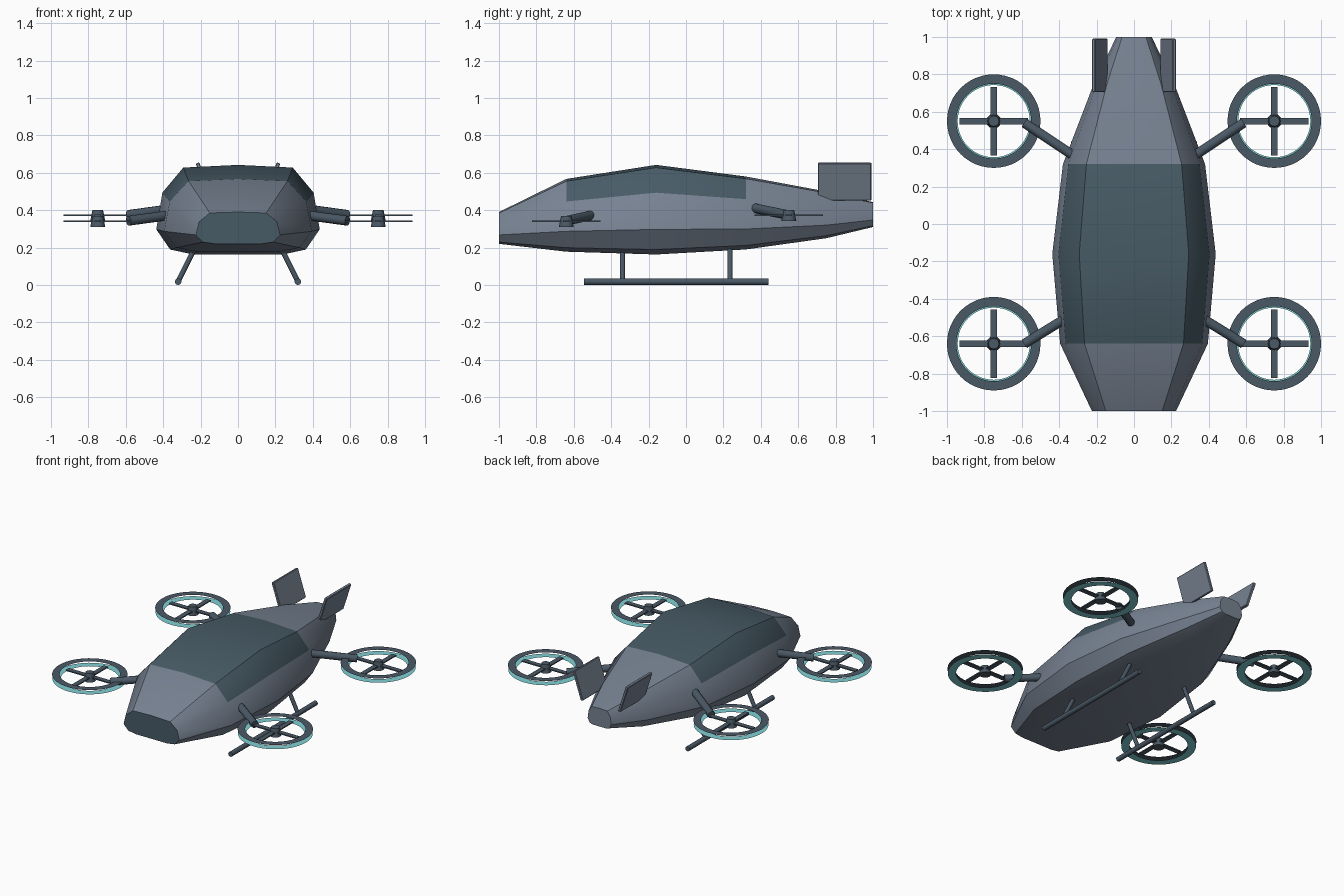
import bpy, bmesh, math
from mathutils import Vector, Matrix

if "Cube" in bpy.data.objects:
    bpy.data.objects.remove(bpy.data.objects["Cube"])


def material(name, rgb):
    m = bpy.data.materials.new(name)
    m.diffuse_color = (*rgb, 1)
    m.use_nodes = True
    m.node_tree.nodes["Principled BSDF"].inputs["Base Color"].default_value = m.diffuse_color
    return m


HULL = material("slate grey", (0.185, 0.225, 0.288))
GLASS = material("dark glass", (0.064, 0.105, 0.133))
FRAME = material("dark frame", (0.068, 0.098, 0.13))
GLOW = material("pale cyan", (0.216, 0.631, 0.658))


def finish(name, bm, mats, angle=None):
    me = bpy.data.meshes.new(name)
    bm.to_mesh(me)
    bm.free()
    ob = bpy.data.objects.new(name, me)
    bpy.context.collection.objects.link(ob)
    for m in mats:
        me.materials.append(m)
    if angle:
        bpy.ops.object.select_all(action='DESELECT')
        ob.select_set(True)
        bpy.context.view_layer.objects.active = ob
        bpy.ops.object.shade_smooth_by_angle(angle=math.radians(angle))
    return ob


def rod(name, a, b, r, mat, r2=None, sides=12):
    a, b = Vector(a), Vector(b)
    d = b - a
    mx = Matrix.Translation((a + b) / 2) @ d.to_track_quat('Z', 'Y').to_matrix().to_4x4()
    bm = bmesh.new()
    bmesh.ops.create_cone(bm, cap_ends=True, segments=sides, radius1=r,
                          radius2=r if r2 is None else r2, depth=d.length, matrix=mx)
    return finish(name, bm, [mat], 40)


def box(name, centre, size, mat, tilt=0, bevel=0):
    bm = bmesh.new()
    bmesh.ops.create_cube(bm, size=1, matrix=Matrix.Diagonal((*size, 1)))
    if bevel:
        bmesh.ops.bevel(bm, geom=bm.edges[:], offset=bevel, segments=1, affect='EDGES')
    bm.transform(Matrix.Translation(centre) @ Matrix.Rotation(tilt, 4, 'Y'))
    return finish(name, bm, [mat])


def flat_ring(name, centre, r_in, r_out, mat, n=48):
    bm = bmesh.new()
    loops = []
    for r in (r_in, r_out):
        loops.append([bm.verts.new((centre[0] + r * math.cos(2 * math.pi * i / n),
                                    centre[1] + r * math.sin(2 * math.pi * i / n),
                                    centre[2])) for i in range(n)])
    for i in range(n):
        j = (i + 1) % n
        bm.faces.new((loops[0][i], loops[1][i], loops[1][j], loops[0][j]))
    return finish(name, bm, [mat])


# Fuselage: one cross-section scaled along y (y, half width, bottom, top)
half = [(0, 1), (0.67, 0.97), (0.925, 0.69), (1, 0.28), (0.83, 0.055), (0.55, 0), (0, 0)]
section = half + [(-x, z) for x, z in half[-2:0:-1]]
stations = [(-1.0, 0.225, 0.22, 0.39), (-0.64, 0.395, 0.178, 0.567),
            (-0.16, 0.437, 0.163, 0.642), (0.32, 0.38, 0.19, 0.58),
            (0.75, 0.215, 0.25, 0.50), (1.0, 0.095, 0.31, 0.443)]
bm = bmesh.new()
rings = [[bm.verts.new((x * w, y, lo + z * (hi - lo))) for x, z in section]
         for y, w, lo, hi in stations]
n = len(section)
for s in range(len(rings) - 1):
    for i in range(n):
        j = (i + 1) % n
        f = bm.faces.new((rings[s][i], rings[s][j], rings[s + 1][j], rings[s + 1][i]))
        # canopy: upper faces of the two middle bays
        f.material_index = 1 if s in (1, 2) and i in (0, 1, n - 2, n - 1) else 0
bm.faces.new(rings[0]).material_index = 1
bm.faces.new(rings[-1])
bmesh.ops.recalc_face_normals(bm, faces=bm.faces[:])
finish("fuselage", bm, [HULL, GLASS], 35)

for side, label in ((-1, "left"), (1, "right")):
    # Rotors with hub, crossed blades, flat duct rings and support arm
    for end, y, z, root in (("front", -0.64, 0.34, (0.35, -0.495, 0.375)),
                            ("rear", 0.55, 0.372, (0.33, 0.37, 0.41))):
        tag = f"{label}_{end}"
        x = 0.75 * side
        rod(tag + "_hub", (x, y, z - 0.03), (x, y, z + 0.03), 0.04, FRAME, 0.028)
        box(tag + "_blade_across", (x, y, z), (0.365, 0.035, 0.008), FRAME)
        box(tag + "_blade_along", (x, y, z), (0.035, 0.365, 0.008), FRAME)
        flat_ring(tag + "_duct_top", (x, y, z + 0.014), 0.2, 0.25, FRAME)
        flat_ring(tag + "_duct_glow", (x, y, z - 0.018), 0.193, 0.248, GLOW)
        tip = (0.585 * side, y - (0.01 if end == "rear" else 0), z + 0.003)
        rod(tag + "_arm", (root[0] * side, root[1], root[2]), tip, 0.026, FRAME)

    # Landing skid and its legs
    sx = 0.32 * side
    rod(label + "_skid", (sx, -0.545, 0.0175), (sx, 0.44, 0.0175), 0.0175, FRAME)
    for end, y in (("front", -0.34), ("rear", 0.235)):
        rod(f"{label}_{end}_leg", (0.23 * side, y, 0.2), (sx, y, 0.018), 0.014, FRAME)

    # Outward-leaning tail fin
    box(label + "_tail_fin", (0.183 * side, 0.848, 0.553), (0.02, 0.285, 0.21),
        HULL, 0.32 * side, 0.004)
